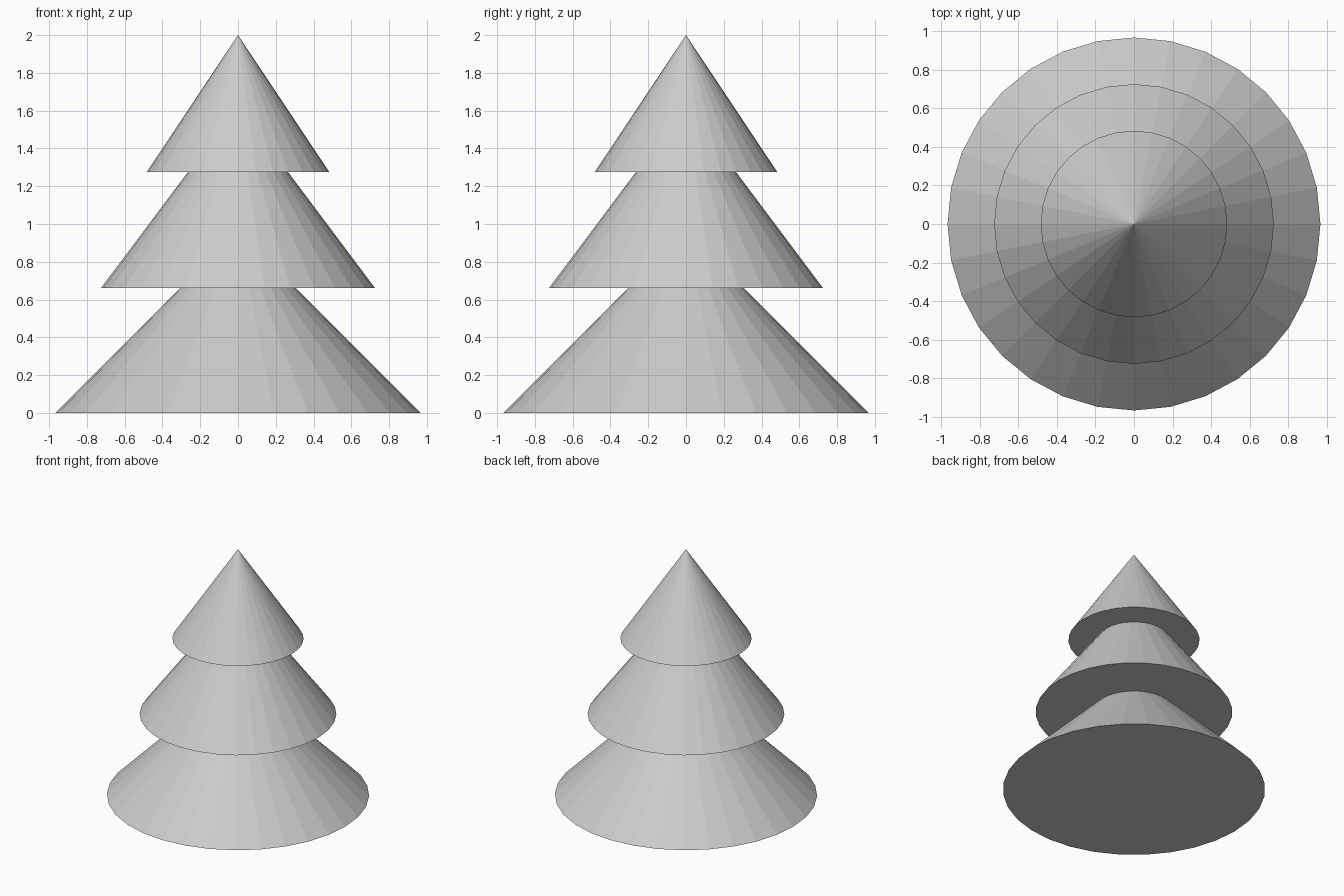
import bpy

cube = bpy.data.objects.get("Cube")
if cube:
    bpy.data.objects.remove(cube, do_unlink=True)

# Single plain colour
grey = bpy.data.materials.new("light_grey")
grey.use_nodes = True
colour = (0.6, 0.6, 0.6, 1)
grey.diffuse_color = colour
grey.node_tree.nodes["Principled BSDF"].inputs["Base Color"].default_value = colour


def tier(name, radius, height, base):
    """Flat-shaded closed cone standing on the given base height."""
    bpy.ops.mesh.primitive_cone_add(vertices=32, radius1=radius, radius2=0,
                                    depth=height, location=(0, 0, base + height / 2))
    obj = bpy.context.object
    obj.name = name
    obj.data.materials.append(grey)


# Three stacked tiers of foliage
tier("lower_foliage", 0.968, 0.968, 0)
tier("middle_foliage", 0.726, 0.968, 0.66)
tier("top_foliage", 0.484, 0.726, 1.274)
